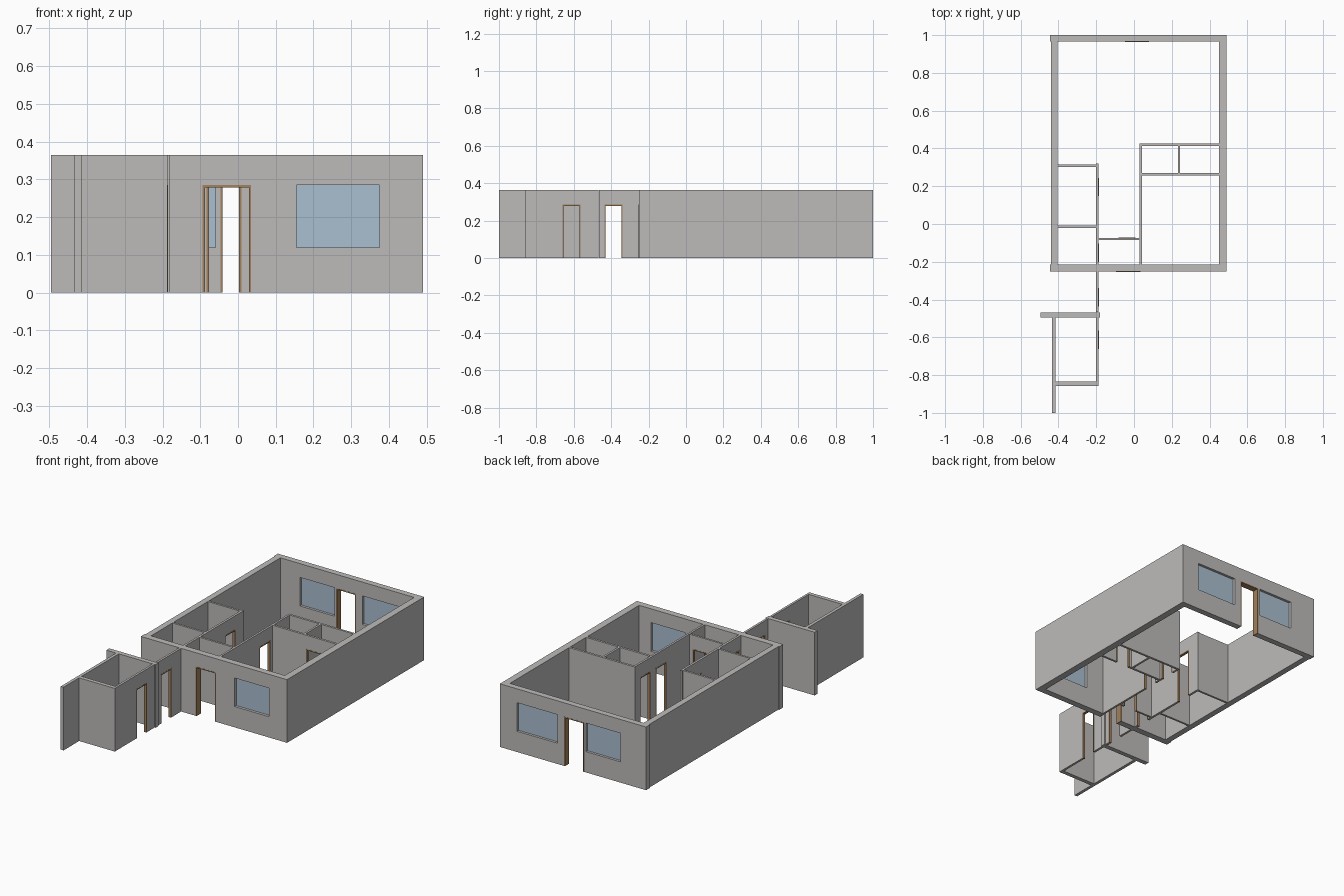
import bpy, bmesh
from mathutils import Vector

cube = bpy.data.objects.get("Cube")
if cube:
    bpy.data.objects.remove(cube, do_unlink=True)

HEIGHT = 0.365
HEAD, SILL = 0.285, 0.12      # top of all openings, bottom of windows
JAMB = 0.006                  # door frame width
LIP = 0.001                   # how far a frame stands proud of its wall


def material(name, color):
    mat = bpy.data.materials.new(name)
    mat.use_nodes = True
    mat.diffuse_color = (*color, 1)
    mat.node_tree.nodes["Principled BSDF"].inputs["Base Color"].default_value = (*color, 1)
    return mat


PLASTER = material("grey_plaster", (0.51, 0.5, 0.49))
WOOD = material("brown_wood", (0.36, 0.22, 0.11))
GLASS = material("blue_glass", (0.4, 0.52, 0.63))


def panel(name, axis, us, zs, depth, mat, is_hole=lambda u, z: False):
    """Upright slab along an axis, extruded from a grid with cells left out."""
    def point(u, z):
        return (u, depth[0], z) if axis == "x" else (depth[0], u, z)

    bm = bmesh.new()
    us, zs = sorted(set(us)), sorted(set(zs))
    verts = {(u, z): bm.verts.new(point(u, z)) for u in us for z in zs}
    for u0, u1 in zip(us, us[1:]):
        for z0, z1 in zip(zs, zs[1:]):
            if not is_hole((u0 + u1) / 2, (z0 + z1) / 2):
                bm.faces.new([verts[k] for k in ((u0, z0), (u1, z0), (u1, z1), (u0, z1))])
    bmesh.ops.delete(bm, geom=[v for v in bm.verts if not v.link_faces], context="VERTS")
    grown = bmesh.ops.extrude_face_region(bm, geom=bm.faces[:])["geom"]
    thick = depth[1] - depth[0]
    offset = Vector((0, thick, 0)) if axis == "x" else Vector((thick, 0, 0))
    bmesh.ops.translate(bm, vec=offset, verts=[g for g in grown if isinstance(g, bmesh.types.BMVert)])
    bmesh.ops.recalc_face_normals(bm, faces=bm.faces[:])
    mesh = bpy.data.meshes.new(name)
    bm.to_mesh(mesh)
    bm.free()
    mesh.materials.append(mat)
    obj = bpy.data.objects.new(name, mesh)
    bpy.context.collection.objects.link(obj)
    return obj


def wall(name, axis, span, depth, doors=(), windows=()):
    """Wall with framed doorways and glazed windows."""
    holes = [(a, b, 0) for a, b in doors] + [(a, b, SILL) for a, b in windows]
    us, zs = list(span), [0, HEIGHT]
    for a, b, low in holes:
        us += [a, b]
        zs += [low, HEAD]
    panel(name + "_wall", axis, us, zs, depth, PLASTER,
          lambda u, z: any(a < u < b and low < z < HEAD for a, b, low in holes))
    for a, b in doors:
        panel(name + "_door_frame", axis, [a, a + JAMB, b - JAMB, b], [0, HEAD - JAMB, HEAD],
              (depth[0] - LIP, depth[1] + LIP), WOOD,
              lambda u, z: a + JAMB < u < b - JAMB and z < HEAD - JAMB)
    mid = sum(depth) / 2
    for a, b in windows:
        panel(name + "_window_pane", axis, [a, b], [SILL, HEAD], (mid - 0.003, mid + 0.003), GLASS)


# Thick outer shell
wall("back", "x", (-0.445, 0.49), (0.965, 1.0),
     doors=[(-0.047, 0.08)], windows=[(-0.28, -0.06), (0.12, 0.38)])
wall("front", "x", (-0.445, 0.49), (-0.252, -0.215),
     doors=[(-0.094, 0.035)], windows=[(0.155, 0.375)])
wall("right_outer", "y", (-0.215, 0.965), (-0.44, -0.405))
wall("left_outer", "y", (-0.215, 0.965), (0.45, 0.49))

# Rooms on the -x side
wall("hall", "y", (-0.215, 0.32), (-0.2, -0.187), doors=[(-0.2, -0.104), (0.147, 0.244)])
wall("bedroom_back", "x", (-0.405, -0.2), (0.303, 0.315))
wall("bedroom_front", "x", (-0.405, -0.2), (-0.021, -0.009))
wall("vestibule", "x", (-0.187, 0.03), (-0.085, -0.073), doors=[(-0.083, 0.009)])

# Rooms on the +x side
wall("corridor", "y", (-0.215, 0.425), (0.03, 0.042), doors=[(0.135, 0.235), (0.283, 0.378)])
wall("closet_back", "x", (0.042, 0.45), (0.412, 0.425))
wall("closet_front", "x", (0.042, 0.45), (0.257, 0.27), doors=[(0.256, 0.35)])
wall("closet_divider", "y", (0.27, 0.412), (0.232, 0.244))

# Outside annex
wall("annex_link", "y", (-0.465, -0.252), (-0.2, -0.187), doors=[(-0.437, -0.34)])
wall("annex_side", "y", (-0.835, -0.495), (-0.2, -0.187), doors=[(-0.661, -0.564)])
wall("annex_back", "x", (-0.495, -0.181), (-0.495, -0.468))
wall("annex_outer", "y", (-1.0, -0.495), (-0.433, -0.415))
wall("annex_front", "x", (-0.415, -0.187), (-0.858, -0.835))
